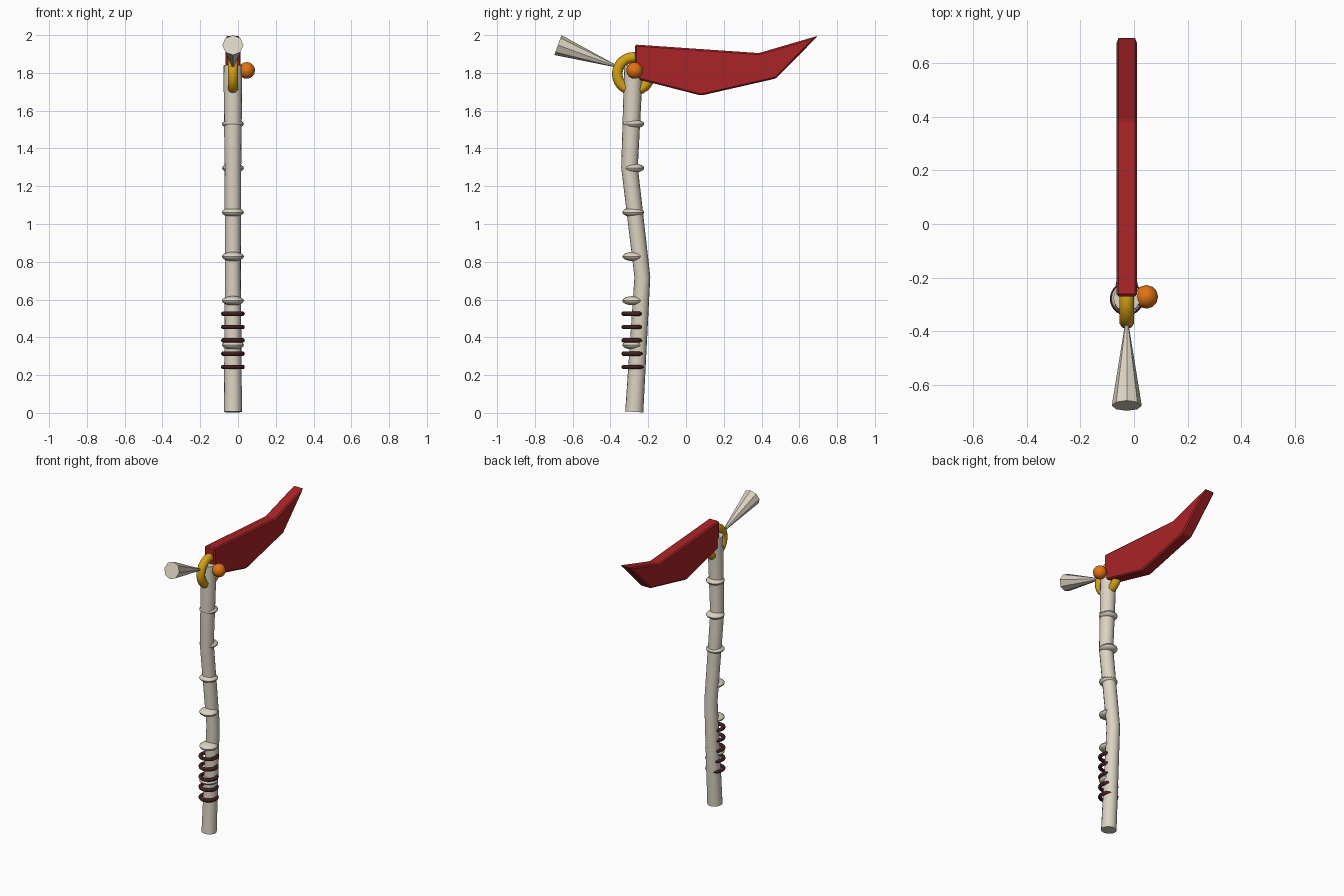
import bpy, bmesh, math
from mathutils import Vector, Matrix

if "Cube" in bpy.data.objects:
    bpy.data.objects.remove(bpy.data.objects["Cube"])

CX, CY = -0.027, -0.277   # axis of the staff


def mat(name, r, g, b):
    m = bpy.data.materials.new(name)
    m.diffuse_color = (r, g, b, 1)
    m.use_nodes = True
    m.node_tree.nodes["Principled BSDF"].inputs["Base Color"].default_value = m.diffuse_color
    return m


BONE = mat("bone", 0.71, 0.65, 0.54)
RED = mat("dark red", 0.40, 0.017, 0.020)
GOLD = mat("gold", 0.66, 0.36, 0.008)
ORANGE = mat("orange", 0.75, 0.17, 0.006)
LEATHER = mat("dark leather", 0.055, 0.014, 0.014)


def finish(name, bm, material, smooth=True):
    bmesh.ops.recalc_face_normals(bm, faces=bm.faces)
    me = bpy.data.meshes.new(name)
    bm.to_mesh(me)
    bm.free()
    me.materials.append(material)
    ob = bpy.data.objects.new(name, me)
    bpy.context.collection.objects.link(ob)
    if smooth:
        bpy.ops.object.select_all(action='DESELECT')
        ob.select_set(True)
        bpy.context.view_layer.objects.active = ob
        bpy.ops.object.shade_smooth_by_angle(angle=math.radians(40))
    return ob


def loft(bm, rings):
    """Skin a list of point loops and cap both ends."""
    loops = [[bm.verts.new(p) for p in ring] for ring in rings]
    n = len(loops[0])
    for a, b in zip(loops, loops[1:]):
        for i in range(n):
            j = (i + 1) % n
            bm.faces.new((a[i], a[j], b[j], b[i]))
    bm.faces.new(loops[0])
    bm.faces.new(loops[-1])


def ellipsoid(name, loc, radius, flat, material, seg=16, rows=10):
    bm = bmesh.new()
    bmesh.ops.create_uvsphere(bm, u_segments=seg, v_segments=rows, radius=radius)
    bmesh.ops.transform(bm, verts=bm.verts,
                        matrix=Matrix.Translation(loc) @ Matrix.Diagonal((1, 1, flat, 1)))
    return finish(name, bm, material)


def torus(name, loc, major, minor, material, axis='Z', seg=28, sides=10):
    bpy.ops.mesh.primitive_torus_add(
        location=loc, major_radius=major, minor_radius=minor,
        major_segments=seg, minor_segments=sides,
        rotation=(0, math.pi / 2, 0) if axis == 'X' else (0, 0, 0))
    ob = bpy.context.object
    ob.name = name
    ob.data.materials.append(material)
    bpy.ops.object.shade_smooth_by_angle(angle=math.radians(60))
    return ob


# Crooked staff: (y, z, radius) along its path
path = [(-0.274, 0.005, 0.048), (-0.231, 0.72, 0.042),
        (-0.299, 1.30, 0.044), (-0.277, 1.84, 0.050)]
pts = [Vector((CX, y, z)) for y, z, _ in path]
rings = []
for i, p in enumerate(pts):
    t = (pts[min(i + 1, len(pts) - 1)] - pts[max(i - 1, 0)]).normalized()
    side = Vector((1, 0, 0))
    up = t.cross(side)
    rings.append([p + path[i][2] * (math.cos(a) * side + math.sin(a) * up)
                  for a in (math.tau * k / 16 for k in range(16))])
bm = bmesh.new()
loft(bm, rings)
finish("staff", bm, BONE)

# Bone knuckles along the staff
for k in range(6):
    ellipsoid(f"knuckle_{k + 1}", (CX, CY - 0.002, 0.36 + 0.234 * k), 0.058, 0.42, BONE)

# Leather grip wraps
for k in range(5):
    torus(f"grip_wrap_{k + 1}", (CX, CY - 0.002, 0.243 + 0.0705 * k), 0.051, 0.012, LEATHER)

# Gold ring and orange bead at the head
torus("head_ring", (CX, CY, 1.795), 0.087, 0.028, GOLD, axis='X')
ellipsoid("bead", (0.046, -0.272, 1.813), 0.044, 1.0, ORANGE, 12, 8)

# Blade: side profile extruded across x, with a small bevel
profile = [(-0.27, 1.95), (0.386, 1.905), (0.70, 1.997),
           (0.475, 1.77), (0.08, 1.68), (-0.27, 1.77)]
bm = bmesh.new()
loft(bm, [[(CX + s * 0.039, y, z) for y, z in profile] for s in (-1, 1)])
bmesh.ops.recalc_face_normals(bm, faces=bm.faces)
bmesh.ops.bevel(bm, geom=bm.edges[:], offset=0.008, segments=1, affect='EDGES')
finish("blade", bm, RED, smooth=False)

# Eight-sided horn spike, wide end outward
base, tip = Vector((CX, -0.678, 1.947)), Vector((CX, -0.345, 1.826))
d = (tip - base).normalized()
u = Vector((1, 0, 0))
v = d.cross(u)
bm = bmesh.new()
loft(bm, [[c + r * (math.cos(a) * u + math.sin(a) * v)
           for a in (math.tau * k / 8 for k in range(8))]
          for c, r in ((base, 0.056), (tip, 0.002))])
finish("horn_spike", bm, BONE, smooth=False)
